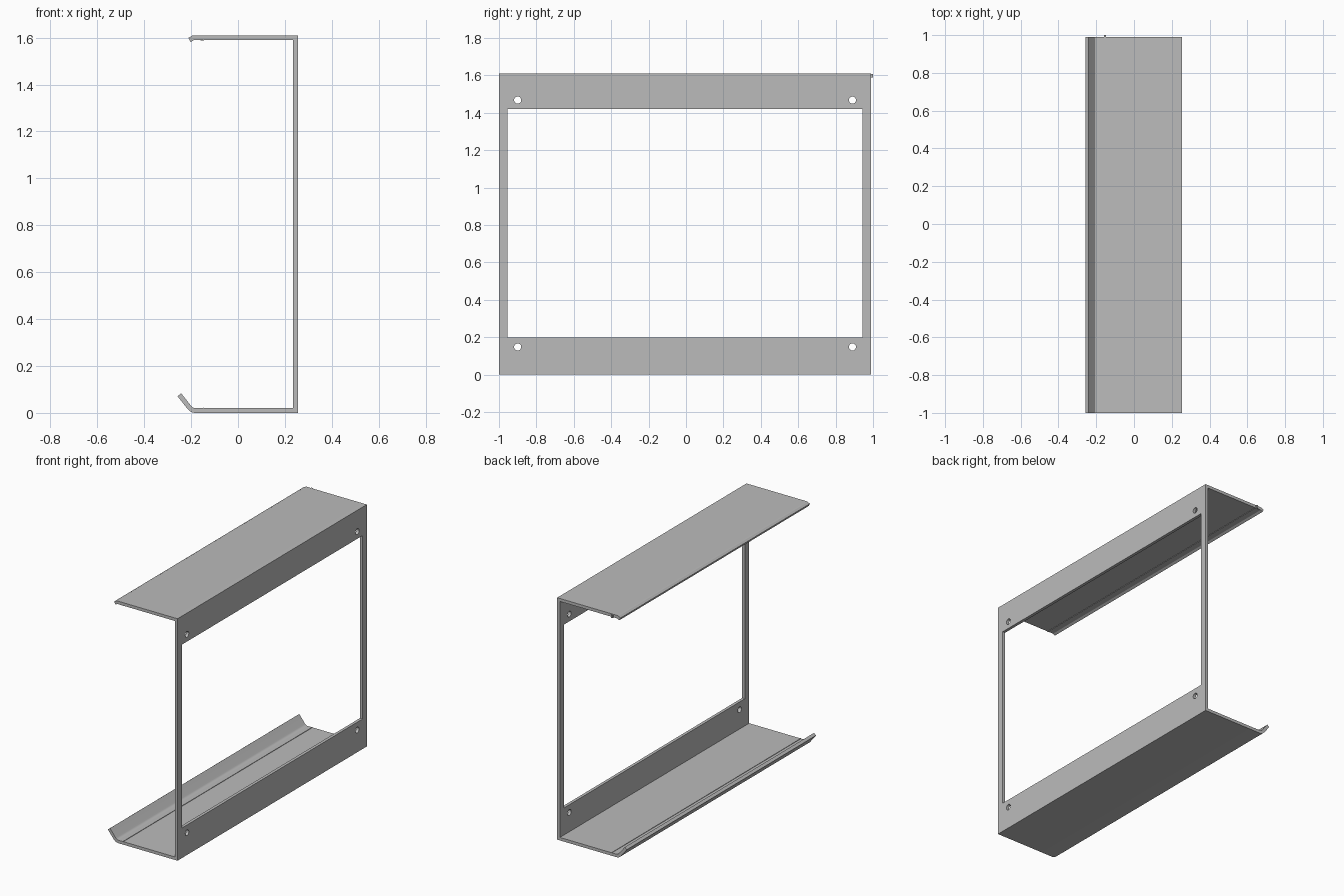
import bpy, bmesh, math

cube = bpy.data.objects.get("Cube")
if cube:
    bpy.data.objects.remove(cube, do_unlink=True)

grey = bpy.data.materials.new("plain grey metal")
grey.use_nodes = True
grey.diffuse_color = (0.5, 0.5, 0.5, 1)
grey.node_tree.nodes["Principled BSDF"].inputs["Base Color"].default_value = (0.5, 0.5, 0.5, 1)

BACK, FRONT = 0.99, -1.0      # ends of the long direction
TOP = 1.61
SHEET = 0.02


def finish(name, bm):
    bmesh.ops.recalc_face_normals(bm, faces=bm.faces)
    mesh = bpy.data.meshes.new(name)
    bm.to_mesh(mesh)
    bm.free()
    mesh.materials.append(grey)
    obj = bpy.data.objects.new(name, mesh)
    bpy.context.collection.objects.link(obj)
    return obj


def box(name, lo, hi):
    bm = bmesh.new()
    bmesh.ops.create_cube(bm, size=1)
    for v in bm.verts:
        v.co = [a + (b - a) * (c + 0.5) for a, b, c in zip(lo, hi, v.co)]
    return finish(name, bm)


def tray(name, path):
    """Sheet of constant thickness along an x-z path, extruded lengthwise."""
    half = SHEET / 2
    near, far = [], []
    for i, (x, z) in enumerate(path):
        a, b = path[max(i - 1, 0)], path[min(i + 1, len(path) - 1)]
        dx, dz = b[0] - a[0], b[1] - a[1]
        n = math.hypot(dx, dz)
        near.append((x - dz / n * half, z + dx / n * half))
        far.append((x + dz / n * half, z - dx / n * half))
    bm = bmesh.new()
    face = bm.faces.new([bm.verts.new((x, FRONT, z)) for x, z in near + far[::-1]])
    ext = bmesh.ops.extrude_face_region(bm, geom=[face])["geom"]
    for v in ext:
        if isinstance(v, bmesh.types.BMVert):
            v.co.y = BACK
    return finish(name, bm)


def bend(cx, cz, radius, start, end, steps=6):
    angles = [math.radians(start + (end - start) * i / steps) for i in range(steps + 1)]
    return [(cx + radius * math.cos(a), cz + radius * math.sin(a)) for a in angles]


# Mounting plate with its window and four screw holes
plate = box("mounting_plate", (0.235, FRONT, 0), (0.255, BACK, TOP))
cutters = [box("window_cutter", (0.1, -0.955, 0.2), (0.4, 0.945, 1.42))]
for y in (-0.9, 0.89):
    for z in (0.148, 1.468):
        bpy.ops.mesh.primitive_cylinder_add(vertices=24, radius=0.019, depth=0.2,
                                            location=(0.245, y, z),
                                            rotation=(0, math.pi / 2, 0))
        hole = bpy.context.object
        hole.name = "screw_hole_cutter"
        hole.data.materials.append(grey)
        cutters.append(hole)
for cutter in cutters:
    cutter.hide_render = True
    mod = plate.modifiers.new("cut", 'BOOLEAN')
    mod.operation, mod.solver, mod.object = 'DIFFERENCE', 'EXACT', cutter
bpy.context.view_layer.objects.active = plate
for mod in list(plate.modifiers):
    bpy.ops.object.modifier_apply(modifier=mod.name)
for cutter in cutters:
    bpy.data.objects.remove(cutter, do_unlink=True)

# Lower shelf with an upturned lip, upper shelf with a short rolled edge
lower = tray("lower_shelf", [(0.235, 0.01)] + bend(-0.18, 0.045, 0.035, 270, 218) + [(-0.25, 0.077)])
upper = tray("upper_shelf", [(0.235, TOP - 0.01)] + bend(-0.187, TOP - 0.022, 0.012, 90, 130)
             + [(-0.207, TOP - 0.019)])
for shelf in (lower, upper):
    bpy.ops.object.select_all(action='DESELECT')
    shelf.select_set(True)
    bpy.context.view_layer.objects.active = shelf
    bpy.ops.object.shade_smooth_by_angle(angle=math.radians(25))

# Fine score ridges along both shelves and the small end tab
box("lower_score_ridge", (-0.148, FRONT, 0.015), (-0.144, BACK, 0.023))
box("upper_score_ridge", (-0.148, FRONT, TOP - 0.023), (-0.144, BACK, TOP - 0.015))
box("upper_end_tab", (-0.16, BACK - 0.005, TOP - 0.022), (-0.148, 1.0, TOP - 0.002))
